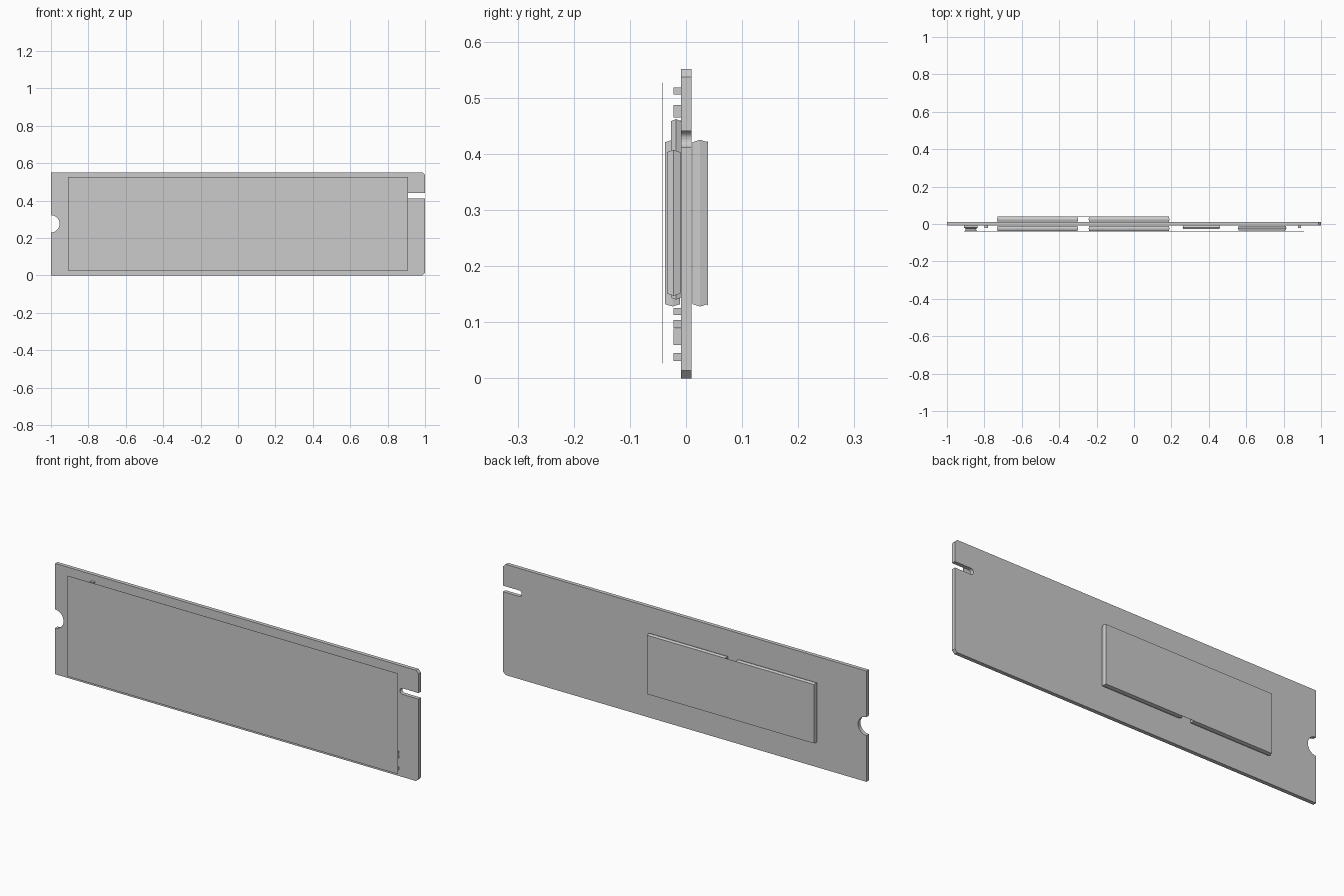
import bpy, bmesh, math

if "Cube" in bpy.data.objects:
    bpy.data.objects.remove(bpy.data.objects["Cube"])


def prism(name, outline, rings):
    """Stack copies of an x-z outline along y; rings = [(y, inset)] from back to front."""
    bm = bmesh.new()
    cx = sum(p[0] for p in outline) / len(outline)
    cz = sum(p[1] for p in outline) / len(outline)
    loops = []
    for y, inset in rings:
        loops.append([bm.verts.new((x - math.copysign(inset, x - cx), y,
                                    z - math.copysign(inset, z - cz))) for x, z in outline])
    n = len(outline)
    for a, b in zip(loops, loops[1:]):
        for i in range(n):
            j = (i + 1) % n
            bm.faces.new((a[i], a[j], b[j], b[i]))
    bm.faces.new(loops[0])
    bm.faces.new(loops[-1])
    bmesh.ops.recalc_face_normals(bm, faces=bm.faces)
    mesh = bpy.data.meshes.new(name)
    bm.to_mesh(mesh)
    bm.free()
    obj = bpy.data.objects.new(name, mesh)
    bpy.context.collection.objects.link(obj)
    return obj


def block(name, x0, x1, z0, z1, rings):
    return prism(name, [(x0, z0), (x1, z0), (x1, z1), (x0, z1)], rings)


def chip(name, x0, x1, z0, z1, y0, y1):
    # moulded package: widest at its mid height, drafted to both faces
    return block(name, x0, x1, z0, z1, [(y0, .004), ((y0 + y1) / 2, 0), (y1, .004)])


def arc(cx, cz, r, a0, a1, n):
    return [(cx + r * math.cos(math.radians(a0 + (a1 - a0) * i / n)),
             cz + r * math.sin(math.radians(a0 + (a1 - a0) * i / n))) for i in range(n + 1)]


# circuit board with chamfered corners, key slot and mounting notch
H, C = .551, .014
outline = [(-1, 0), (1 - C, 0), (1, C), (1, .411)]
outline += arc(.912, .426, .015, 270, 90, 10)
outline += [(1, .441), (1, H - C), (1 - C, H), (-1, H)]
outline += arc(-1, .276, .046, 90, -90, 24)
board = prism("circuit_board", outline, [(-.009, 0), (.010, 0)])

# memory packages on both sides
for i, (x0, x1) in enumerate([(-.733, -.298), (-.243, .19)]):
    chip(f"memory_front_{i}", x0, x1, .128, .425, -.011, -.037)
    chip(f"memory_back_{i}", x0, x1, .128, .425, .012, .038)

# controller, cache and power parts
chip("controller_chip", .555, .815, .147, .407, -.010, -.034)
chip("cache_chip", .26, .46, .14, .462, -.009, -.027)
block("power_inductor", -.908, -.836, .345, .417,
      [(-.009, 0), (-.020, 0), (-.026, .008), (-.030, .008), (-.037, .004)])

# small surface-mount parts: x centre, z centre, width, height
small = [(-.79, .512, .02, .013), (-.79, .476, .02, .022), (-.79, .453, .02, .013),
         (-.79, .397, .02, .024), (-.79, .316, .02, .024), (-.79, .236, .02, .024),
         (-.79, .156, .02, .024), (.885, .119, .014, .012), (.885, .097, .014, .014),
         (-.79, .074, .02, .03), (.885, .038, .014, .015)]
for i, (x, z, w, h) in enumerate(small):
    block(f"capacitor_{i}", x - w / 2, x + w / 2, z - h / 2, z + h / 2,
          [(-.009, 0), (-.022, 0)])

# thin cover sheets
block("front_label", -.91, .91, .026, .527, [(-.0412, 0), (-.042, 0)])
block("back_label", -.731, .188, .13, .423, [(.0381, 0), (.0388, 0)])
